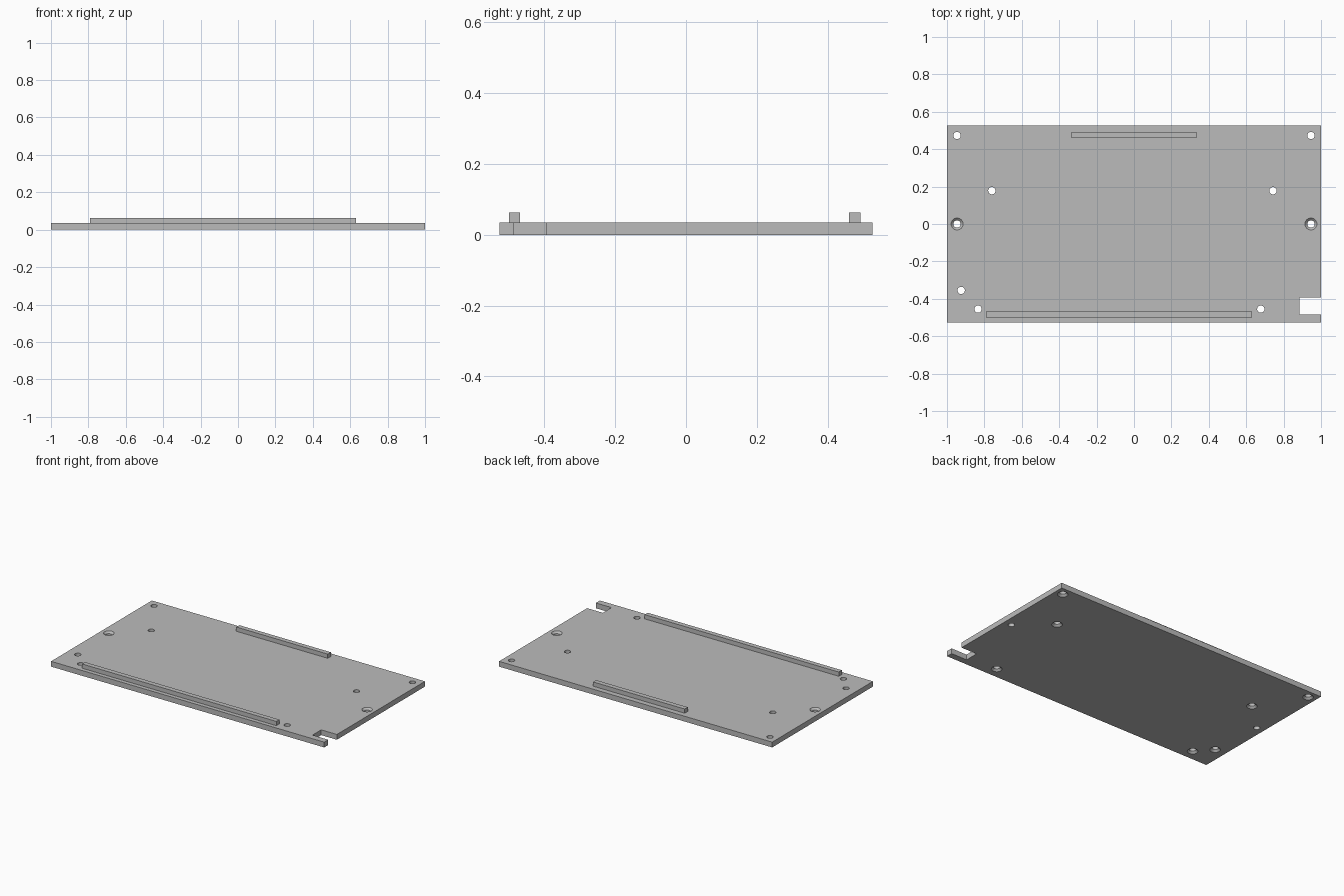
import bpy, bmesh, math
from mathutils import Matrix, Vector

cube = bpy.data.objects.get("Cube")
if cube:
    bpy.data.objects.remove(cube, do_unlink=True)

THICK, RIB_TOP = 0.035, 0.063
HOLE_R, SINK_R, SINK_DEPTH = 0.0195, 0.032, 0.0125

grey = bpy.data.materials.new("plain grey")
grey.use_nodes = True
grey.diffuse_color = (0.5, 0.5, 0.5, 1)
grey.node_tree.nodes["Principled BSDF"].inputs["Base Color"].default_value = (0.5, 0.5, 0.5, 1)


def add_box(bm, low, high):
    low, high = Vector(low), Vector(high)
    matrix = Matrix.Translation((low + high) / 2) @ Matrix.Diagonal((*(high - low), 1))
    bmesh.ops.create_cube(bm, size=1, matrix=matrix)


def add_countersink(bm, x, y, from_top, sides=32):
    """Closed revolved cutter: a straight shaft that flares at one face."""
    over = 0.01
    profile = [(HOLE_R, -over), (HOLE_R, THICK - SINK_DEPTH),
               (SINK_R, THICK), (SINK_R, THICK + over)]
    if not from_top:
        profile = [(r, THICK - z) for r, z in reversed(profile)]
    rings = []
    for r, z in profile:
        angles = [math.tau * i / sides for i in range(sides)]
        rings.append([bm.verts.new((x + r * math.cos(a), y + r * math.sin(a), z)) for a in angles])
    for a, b in zip(rings, rings[1:]):
        for i in range(sides):
            j = (i + 1) % sides
            bm.faces.new((a[i], a[j], b[j], b[i]))
    bm.faces.new(reversed(rings[0]))
    bm.faces.new(rings[-1])


def finish(bm, name):
    bmesh.ops.recalc_face_normals(bm, faces=bm.faces)
    mesh = bpy.data.meshes.new(name)
    bm.to_mesh(mesh)
    bm.free()
    mesh.materials.append(grey)
    obj = bpy.data.objects.new(name, mesh)
    bpy.context.collection.objects.link(obj)
    return obj


def box(name, low, high):
    bm = bmesh.new()
    add_box(bm, low, high)
    return finish(bm, name)


# Base plate
plate = box("base_plate", (-1, -0.527, 0), (1, 0.527, THICK))

# Cutters: edge notch, holes flared underneath, side holes flared on top
cut = bmesh.new()
add_box(cut, (0.885, -0.485, -0.02), (1.05, -0.394, 0.06))
for x, y in [(-0.946, 0.473), (0.946, 0.473), (-0.76, 0.178), (0.743, 0.178),
             (-0.924, -0.355), (-0.834, -0.455), (0.678, -0.455)]:
    add_countersink(cut, x, y, False)
for x in (-0.946, 0.946):
    add_countersink(cut, x, 0, True)
cutter = finish(cut, "hole_cutter")
cutter.hide_render = True

boolean = plate.modifiers.new("holes", 'BOOLEAN')
boolean.operation = 'DIFFERENCE'
boolean.solver = 'EXACT'
boolean.object = cutter
bpy.ops.object.select_all(action='DESELECT')
plate.select_set(True)
bpy.context.view_layer.objects.active = plate
bpy.ops.object.modifier_apply(modifier=boolean.name)
bpy.data.objects.remove(cutter, do_unlink=True)
bpy.ops.object.shade_smooth_by_angle(angle=math.radians(30))

# Raised ribs on the top face
box("front_rib", (-0.791, -0.5, THICK), (0.631, -0.468, RIB_TOP))
box("back_rib", (-0.335, 0.46, THICK), (0.335, 0.492, RIB_TOP))
